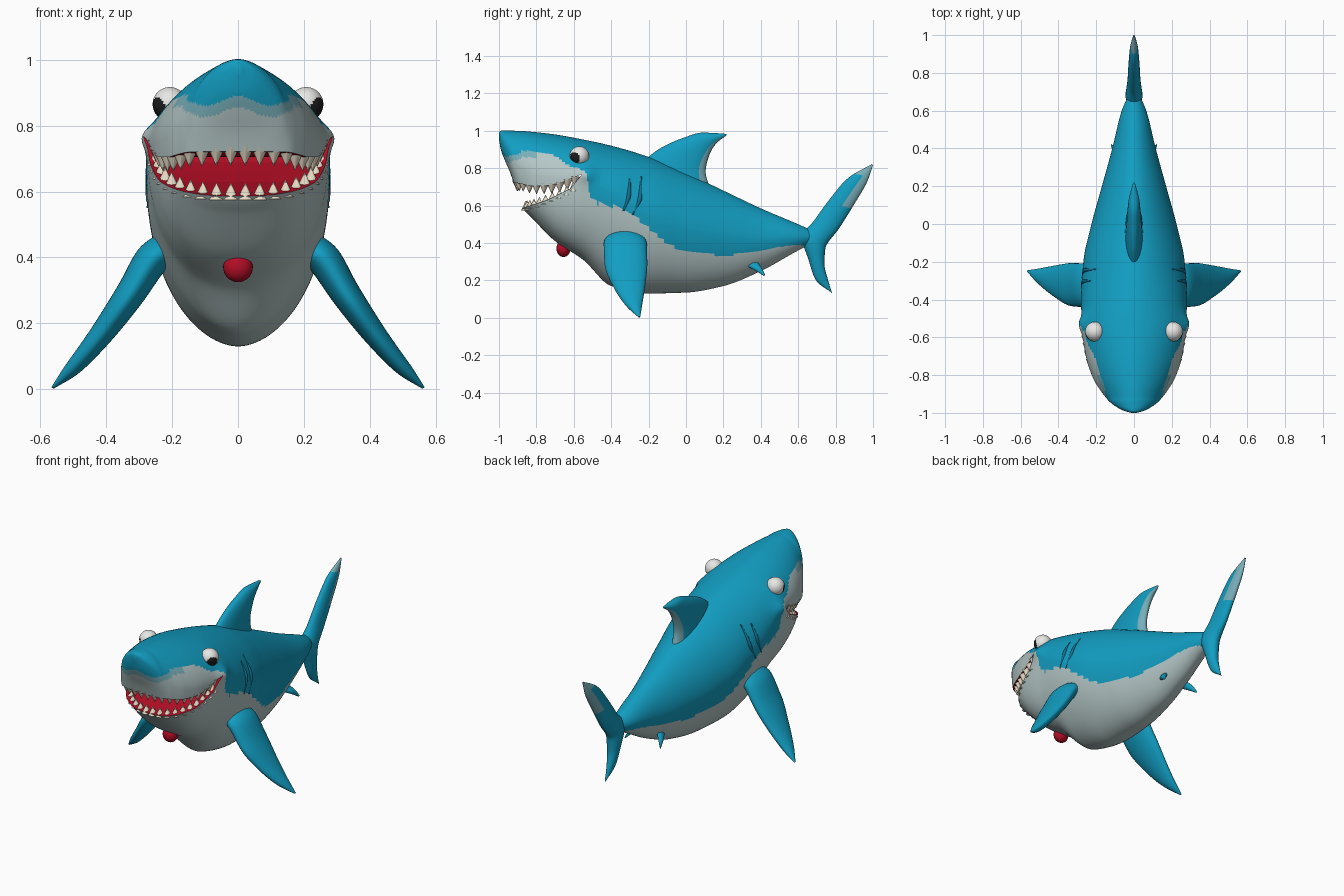
import bpy, bmesh, math
from mathutils import Vector, Matrix

if "Cube" in bpy.data.objects:
    bpy.data.objects.remove(bpy.data.objects["Cube"])


def material(name, rgb):
    m = bpy.data.materials.new(name)
    m.diffuse_color = (*rgb, 1)
    m.use_nodes = True
    m.node_tree.nodes["Principled BSDF"].inputs["Base Color"].default_value = m.diffuse_color
    return m


BLUE = material("ocean blue", (0.006, 0.34, 0.54))
GREY = material("belly grey", (0.46, 0.57, 0.57))
PALE = material("pale blue", (0.19, 0.43, 0.49))
RED = material("mouth red", (0.45, 0.004, 0.018))
CREAM = material("tooth cream", (0.80, 0.71, 0.56))
WHITE = material("eye white", (0.82, 0.82, 0.80))
BLACK = material("pupil black", (0.012, 0.012, 0.012))
DARK = material("gill blue", (0.004, 0.17, 0.28))


def smooth(pts, x):
    """Monotone cubic through (x, y) points."""
    x = min(max(x, pts[0][0]), pts[-1][0])
    n = len(pts)
    i = next(k for k in range(n - 1) if x <= pts[k + 1][0])
    sec = lambda k: (pts[k + 1][1] - pts[k][1]) / (pts[k + 1][0] - pts[k][0])

    def tan(k):
        if k == 0 or k == n - 1:
            return sec(min(k, n - 2))
        a, b = sec(k - 1), sec(k)
        return 0 if a * b <= 0 else 2 * a * b / (a + b)
    h = pts[i + 1][0] - pts[i][0]
    t = (x - pts[i][0]) / h
    return ((2*t**3 - 3*t*t + 1) * pts[i][1] + (t**3 - 2*t*t + t) * h * tan(i)
            + (3*t*t - 2*t**3) * pts[i + 1][1] + (t**3 - t*t) * h * tan(i + 1))


def finish(bm, name, mats, angle=50):
    bmesh.ops.recalc_face_normals(bm, faces=bm.faces)
    me = bpy.data.meshes.new(name)
    bm.to_mesh(me)
    bm.free()
    ob = bpy.data.objects.new(name, me)
    bpy.context.collection.objects.link(ob)
    for m in mats:
        me.materials.append(m)
    shade(ob, angle)
    return ob


def shade(ob, angle):
    bpy.ops.object.select_all(action='DESELECT')
    ob.select_set(True)
    bpy.context.view_layer.objects.active = ob
    bpy.ops.object.shade_smooth_by_angle(angle=math.radians(angle))


def loft(rings, rule):
    """Skin closed rings; rule(i, j, centre) gives the material index."""
    bm = bmesh.new()
    vs = [[bm.verts.new(p) for p in r] for r in rings]
    n = len(vs[0])
    for i in range(len(vs) - 1):
        for j in range(n):
            k = (j + 1) % n
            f = bm.faces.new((vs[i][j], vs[i][k], vs[i + 1][k], vs[i + 1][j]))
            f.material_index = rule(i, j, f.calc_center_median())
    bm.faces.new(vs[0])
    bm.faces.new(vs[-1])
    return bm


# body sections: y, top, bottom, height of widest point, half width
BODY = [(-1, .99, .955, .975, .012), (-.99, 1.0, .90, .955, .05), (-.97, 1.002, .845, .92, .09),
        (-.94, 1.002, .775, .87, .13), (-.915, 1.0, .70, .83, .152), (-.885, .999, .60, .80, .175),
        (-.82, .994, .53, .765, .215), (-.7, .98, .41, .745, .255), (-.55, .953, .31, .735, .275),
        (-.4, .92, .17, .66, .28), (-.2, .86, .13, .55, .268), (0, .775, .135, .48, .225),
        (.2, .68, .17, .44, .17), (.4, .585, .25, .42, .115), (.6, .50, .36, .43, .065),
        (.7, .455, .41, .43, .02)]
COLS = [[(r[0], r[c]) for r in BODY] for c in range(1, 5)]
LOWER_EXP = [(-1, 2.3), (-.9, 2.6), (-.65, 2.5), (-.4, 1.85), (.7, 1.9)]


def section(y):
    return [smooth(c, y) for c in COLS] + [1.8, smooth(LOWER_EXP, y)]


def cheek(y, z):
    return 1 + .08 * math.exp(-((y + .53) / .05) ** 2 - ((z - .77) / .04) ** 2)


def half_width(y, z):
    zt, zb, zm, w, nu, nl = section(y)
    t, e = ((z - zm) / (zt - zm), nu) if z > zm else ((zm - z) / (zm - zb), nl)
    return w * (1 - t ** e) ** (1 / e) * cheek(y, z) if t < 1 else 0


def body_ring(y, n=112):
    zt, zb, zm, w, nu, nl = section(y)
    ring = []
    for k in range(n):
        a = 2 * math.pi * k / n
        c, s = math.cos(a), math.sin(a)
        e = nu if s > 0 else nl
        x = w * math.copysign(abs(c) ** (2 / e), c)
        z = zm + (zt - zm if s > 0 else zm - zb) * math.copysign(abs(s) ** (2 / e), s)
        ring.append((x * cheek(y, z), y, z))
    return ring


# lower edge of the blue back
EDGE = [(-.9, .895), (-.8, .89), (-.7, .865), (-.62, .81), (-.54, .785), (-.51, .64), (-.45, .605),
        (-.35, .59), (-.2, .48), (-.1, .40), (0, .355), (.2, .335), (.4, .36), (.6, .39), (.66, .38)]


def body_colour(i, j, c):
    edge = smooth(EDGE, c.y)
    if c.y < -.88:
        edge = .875 + .015 * math.cos(abs(c.x) / .1 * math.pi)
    if c.z > edge or c.y > .66:
        return 0
    return 2 if c.y < -.8 and c.z > edge - .035 else 1


N = 190
rings = [body_ring(-1 + 1.7 * (i / N) ** 1.6) for i in range(N + 1)]
SKIN = [BLUE, GREY, PALE, RED]
body = finish(loft(rings, body_colour), "body", SKIN)

# open mouth cut with a curved wedge, leaving red inside
UP = [(-1.1, .73), (-.9, .72), (-.83, .705), (-.75, .705), (-.67, .72), (-.6, .75), (-.555, .768)]
LOW = [(-1.1, .57), (-.88, .585), (-.74, .63), (-.62, .69), (-.555, .768)]
outline = UP + LOW[-2::-1]
wedge = loft([[(x, y, z) for y, z in outline] for x in (-.5, .5)], lambda i, j, c: 3)
for f in wedge.faces:
    f.material_index = 3
cutter = finish(wedge, "mouth_cutter", SKIN)
cutter.hide_render = True
mod = body.modifiers.new("mouth", 'BOOLEAN')
mod.object, mod.operation, mod.solver = cutter, 'DIFFERENCE', 'EXACT'
bpy.context.view_layer.objects.active = body
bpy.ops.object.modifier_apply(modifier="mouth")
bpy.data.objects.remove(cutter)
shade(body, 50)


# rows of teeth following the lips
def teeth(name, lip, down, height, step=.044):
    path = []
    for k in range(400):
        y = -.95 + .355 * k / 399
        z = smooth(lip, y)
        x = half_width(y, z) - .018
        if x > 0:
            if not path:
                path.append(Vector((0, y + .018, z)))
            path.append(Vector((x, y + .018, z)))
    bm = bmesh.new()
    walked, target = 0, step / 2
    for a, b in zip(path, path[1:]):
        d = (b - a).length
        while walked + d >= target:
            p = a.lerp(b, (target - walked) / d)
            for s in (-1, 1):
                m = Matrix.Translation((s * p.x, p.y, p.z + (-1 if down else 1) * (height / 2 - .012)))
                if down:
                    m = m @ Matrix.Rotation(math.pi, 4, 'X')
                bmesh.ops.create_cone(bm, cap_ends=True, segments=8, radius1=.026, radius2=.001,
                                      depth=height, matrix=m)
            target += step
        walked += d
    finish(bm, name, [CREAM], 60)


teeth("upper_teeth", UP, True, .055)
teeth("lower_teeth", LOW, False, .052)


# fins: rows of leading point, trailing point, half thickness
def fin(name, rows, normal=(1, 0, 0), side=1, rule=lambda u, f: 0, mats=(BLUE,), steps=32, n=32):
    last = len(rows) - 1
    cols = [[(i, r[c]) for i, r in enumerate(rows)] for c in range(7)]
    nrm = Vector(normal).normalized()
    rings = []
    for i in range(steps + 1):
        v = [smooth(c, last * i / steps) for c in cols]
        lead, trail = Vector(v[:3]), Vector(v[3:6])
        ring = []
        for k in range(n):
            a = 2 * math.pi * k / n
            p = (lead + trail) / 2 + (lead - trail) / 2 * math.cos(a) + nrm * v[6] * math.sin(a)
            ring.append((p.x * side, p.y, p.z))
        rings.append(ring)
    colour = lambda i, j, c: rule((i + .5) / steps, .5 - .5 * math.cos(2 * math.pi * (j + .5) / n))
    return finish(loft(rings, colour), name, mats, 60)


DORSAL = [(-.25, .82, .14, .66, .05), (-.14, .905, .105, .78, .042), (-.02, .96, .125, .87, .036),
          (.09, .99, .16, .93, .028), (.205, .985, .22, .978, .006)]
TAIL = [(.995, .822, 1.0, .815, .004), (.87, .75, .97, .73, .022), (.765, .63, .895, .60, .03),
        (.685, .52, .82, .48, .035), (.62, .43, .745, .37, .045), (.655, .31, .74, .29, .035),
        (.695, .20, .76, .20, .02), (.778, .135, .782, .13, .004)]
flat = lambda rows: [(0, a, b, 0, c, d, t) for a, b, c, d, t in rows]
fin("dorsal_fin", flat(DORSAL), rule=lambda u, f: int(f > .85), mats=(BLUE, PALE))
fin("tail_fin", flat(TAIL), mats=(BLUE, PALE), steps=56,
    rule=lambda u, f: int(u < .1 or (u < .3 and f > .55)))

# x, z, front y, back y, half thickness
PECTORAL = [(.19, .45, -.40, -.24, .05), (.255, .40, -.44, -.21, .052), (.33, .285, -.435, -.207, .045),
            (.42, .16, -.385, -.22, .035), (.5, .065, -.32, -.235, .024), (.563, .004, -.255, -.245, .004)]
PELVIC = [(.075, .32, .28, .075, .385, .295, .015), (.10, .36, .26, .10, .405, .265, .013),
          (.12, .415, .225, .12, .423, .229, .003)]

for side, tag in ((1, "right"), (-1, "left")):
    fin(tag + "_pectoral_fin", [(x, a, z, x, b, z, t) for x, z, a, b, t in PECTORAL], (.79, 0, .61), side)
    fin(tag + "_pelvic_fin", PELVIC, (.8, 0, .6), side, steps=12, n=16)

    # gill slits
    for g, path in enumerate((((-.30, .745), (-.305, .66), (-.335, .57)),
                              ((-.24, .755), (-.245, .65), (-.285, .55)))):
        rows = []
        for k, (y, z) in enumerate(path):
            x, r = half_width(y, z), (.011 if k == 1 else .004)
            rows.append((x, y - r, z, x, y + r, z, .01 if k == 1 else .004))
        fin(f"{tag}_gill_{g + 1}", rows, side=side, mats=(DARK,), steps=16, n=12)

    # eyeball with a pupil looking out and forward
    bm = bmesh.new()
    bmesh.ops.create_uvsphere(bm, u_segments=48, v_segments=32, radius=.052)
    look = Vector((side * .78, -.58, -.22)).normalized()
    for f in bm.faces:
        f.material_index = int(f.calc_center_median().normalized().dot(look) > .80)
    bmesh.ops.translate(bm, verts=bm.verts, vec=(side * .207, -.57, .865))
    finish(bm, tag + "_eye", [WHITE, BLACK])

# red lobe under the chin
bm = bmesh.new()
bmesh.ops.create_uvsphere(bm, u_segments=24, v_segments=16, radius=1,
                          matrix=Matrix.Translation((0, -.655, .37)) @ Matrix.Diagonal((.045, .038, .045, 1)))
finish(bm, "chin_lobe", [RED])
